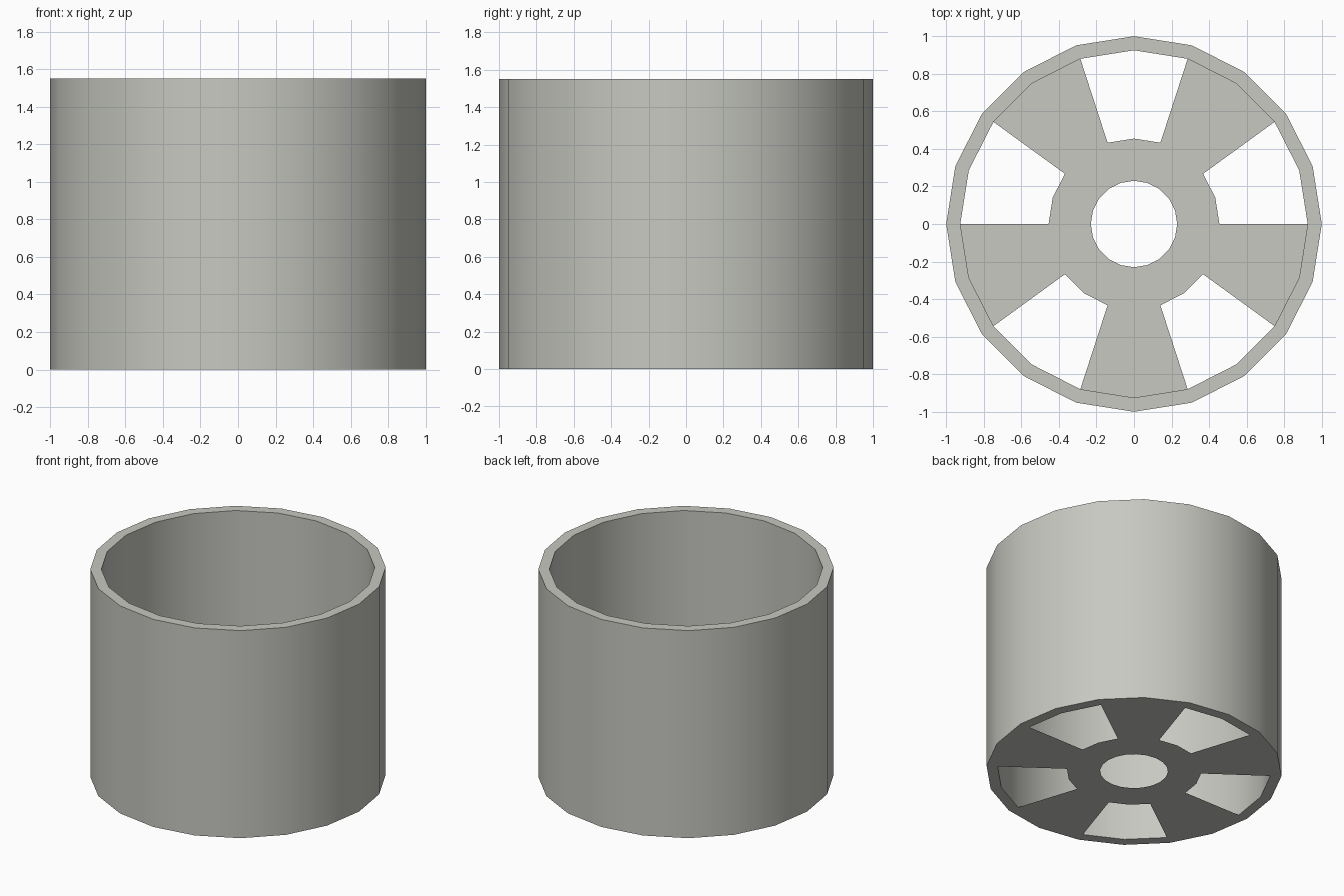
import bpy, bmesh, math

if "Cube" in bpy.data.objects:
    bpy.data.objects.remove(bpy.data.objects["Cube"])

N = 20          # sides
H = 1.55        # height
R_OUT, R_IN, R_HUB, R_HOLE = 1.0, 0.925, 0.455, 0.23

mat = bpy.data.materials.new("light_grey")
mat.diffuse_color = (0.57, 0.58, 0.53, 1)
mat.use_nodes = True
mat.node_tree.nodes["Principled BSDF"].inputs["Base Color"].default_value = mat.diffuse_color

bm = bmesh.new()


def ring(r, z):
    return [bm.verts.new((r * math.cos(2 * math.pi * i / N),
                          r * math.sin(2 * math.pi * i / N), z)) for i in range(N)]


def bridge(a, b, keep=lambda i: True):
    for i in range(N):
        if keep(i):
            j = (i + 1) % N
            bm.faces.new((a[i], a[j], b[j], b[i]))


out_bottom, out_top = ring(R_OUT, 0), ring(R_OUT, H)
in_top, in_bottom = ring(R_IN, H), ring(R_IN, 0)
hub, hole = ring(R_HUB, 0), ring(R_HOLE, 0)

# Outer wall, top rim, inner wall, bottom rim
bridge(out_bottom, out_top)
bridge(out_top, in_top)
bridge(in_top, in_bottom)
bridge(in_bottom, out_bottom)
# Thin floor: five spokes (two segments on, two off) and the hub ring
bridge(hub, in_bottom, lambda i: i % 4 >= 2)
bridge(hole, hub)
# Floor faces look down
for f in bm.faces:
    if max(v.co.z for v in f.verts) < 0.001 and f.calc_center_median().z < 0.001:
        f.normal_update()
        if f.normal.z > 0:
            f.normal_flip()

# Smooth walls, with sharp edges at the rims and floor
bm.normal_update()
for f in bm.faces:
    f.smooth = abs(f.normal.z) < 0.5
for e in bm.edges:
    if abs(e.verts[0].co.z - e.verts[1].co.z) < 0.001:
        e.smooth = False

mesh = bpy.data.meshes.new("spoked_cup")
bm.to_mesh(mesh)
bm.free()
mesh.materials.append(mat)
obj = bpy.data.objects.new("spoked_cup", mesh)
bpy.context.collection.objects.link(obj)
